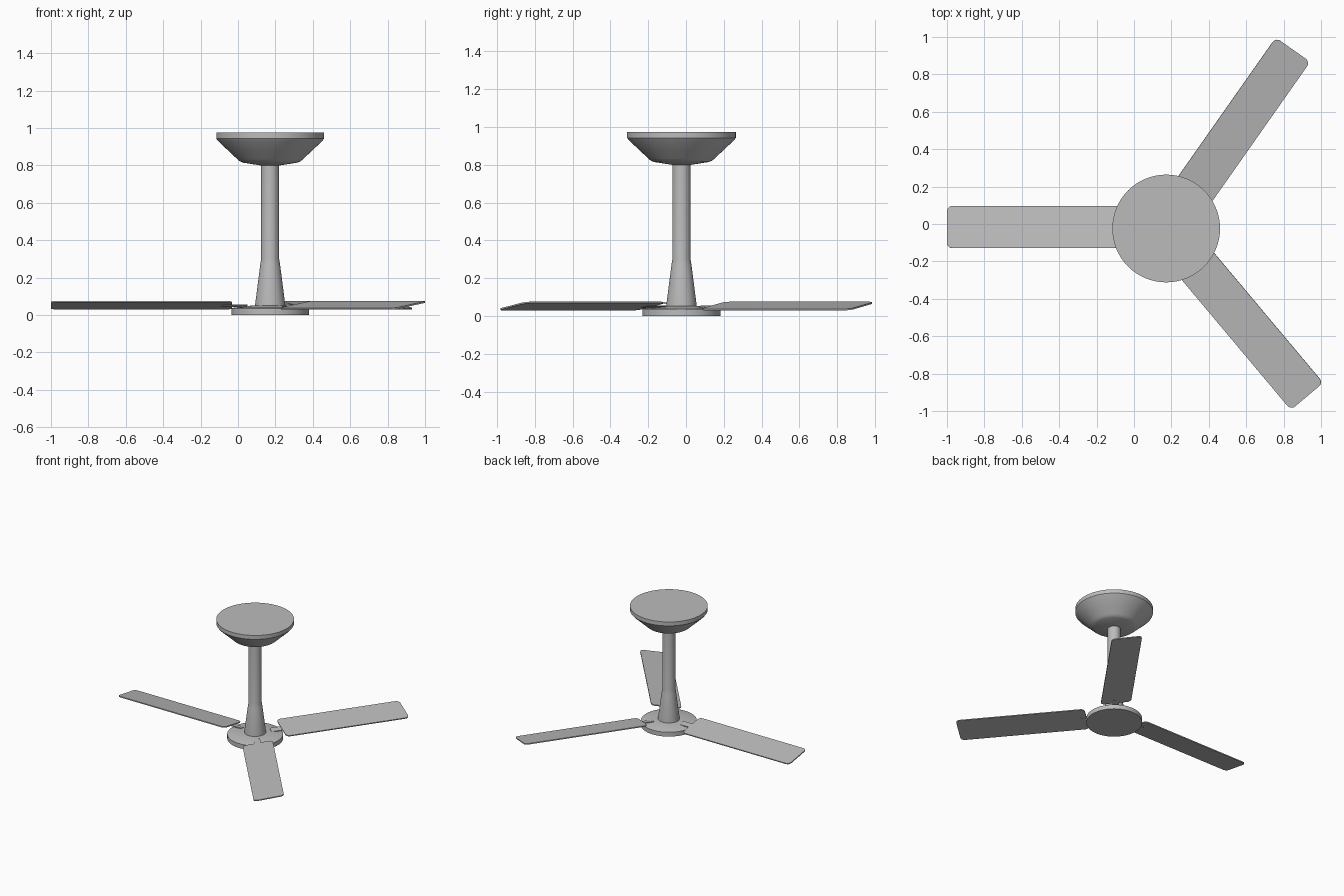
import bpy
import bmesh
import math
from mathutils import Matrix, Vector

cube = bpy.data.objects.get("Cube")
if cube:
    bpy.data.objects.remove(cube, do_unlink=True)

AXIS = Vector((0.172, -0.024, 0.0))   # fan axis, off the model centre
SEGMENTS = 64

# One painted metal finish
grey = bpy.data.materials.new("grey metal")
grey.use_nodes = True
colour = (0.5, 0.5, 0.5, 1.0)
grey.diffuse_color = colour
grey.node_tree.nodes["Principled BSDF"].inputs["Base Color"].default_value = colour


def finish(name, bm, angle=30):
    bmesh.ops.recalc_face_normals(bm, faces=bm.faces)
    mesh = bpy.data.meshes.new(name)
    bm.to_mesh(mesh)
    bm.free()
    mesh.materials.append(grey)
    obj = bpy.data.objects.new(name, mesh)
    bpy.context.collection.objects.link(obj)
    bpy.ops.object.select_all(action="DESELECT")
    obj.select_set(True)
    bpy.context.view_layer.objects.active = obj
    bpy.ops.object.shade_smooth_by_angle(angle=math.radians(angle))
    return obj


def lathe(name, profile, angle=30):
    """Revolve (radius, height) points about the fan axis."""
    bm = bmesh.new()
    verts = [bm.verts.new((r, 0, z)) for r, z in profile]
    edges = [bm.edges.new(pair) for pair in zip(verts, verts[1:])]
    bmesh.ops.spin(bm, geom=verts + edges, cent=(0, 0, 0), axis=(0, 0, 1),
                   angle=math.tau, steps=SEGMENTS)
    bmesh.ops.remove_doubles(bm, verts=bm.verts, dist=0.0001)
    obj = finish(name, bm, angle)
    obj.location = AXIS
    return obj


def rounded_plate(x0, x1, width, radius, thickness):
    """Flat plate with rounded corners, centred on y and z."""
    bm = bmesh.new()
    half = width / 2 - radius
    corners = [(x1 - radius, half), (x0 + radius, half),
               (x0 + radius, -half), (x1 - radius, -half)]
    outline = []
    for i, (cx, cy) in enumerate(corners):
        for step in range(6):
            a = math.pi / 2 * (i + step / 5)
            outline.append(bm.verts.new((cx + radius * math.cos(a),
                                         cy + radius * math.sin(a),
                                         -thickness / 2)))
    face = bm.faces.new(outline)
    top = bmesh.ops.extrude_face_region(bm, geom=[face])["geom"]
    bmesh.ops.translate(bm, vec=(0, 0, thickness),
                        verts=[g for g in top if isinstance(g, bmesh.types.BMVert)])
    return bm


# Ceiling canopy, down rod with flared foot, and motor hub
lathe("ceiling_canopy", [(0, 0.975), (0.288, 0.975), (0.288, 0.943),
                         (0.278, 0.93), (0.225, 0.88), (0.175, 0.833),
                         (0.162, 0.822), (0.145, 0.815), (0.05, 0.80),
                         (0, 0.80)])
lathe("down_rod", [(0, 0.81), (0.048, 0.81), (0.048, 0.30),
                   (0.053, 0.27), (0.08, 0.06), (0.08, 0.045), (0, 0.045)])
lathe("motor_hub", [(0, 0.0), (0.207, 0.0), (0.207, 0.036),
                    (0.195, 0.04), (0.09, 0.052), (0, 0.052)], 35)

# Three pitched blades, each on a short arm
pitch = Matrix.Rotation(math.radians(9.5), 4, "X")
for label, heading, shift in (("right", 180, -0.008),
                              ("back", 54.9, -0.005),
                              ("front", -50, 0.0)):
    turn = Matrix.Translation(AXIS) @ Matrix.Rotation(math.radians(heading), 4, "Z")

    blade = finish(label + "_blade", rounded_plate(0.205, 1.172, 0.228, 0.03, 0.008))
    blade.matrix_world = turn @ Matrix.Translation((0, shift, 0.053)) @ pitch

    arm = finish(label + "_blade_arm", rounded_plate(0.12, 0.26, 0.05, 0.01, 0.006))
    arm.matrix_world = turn @ Matrix.Translation((0, shift, 0.05)) @ pitch
